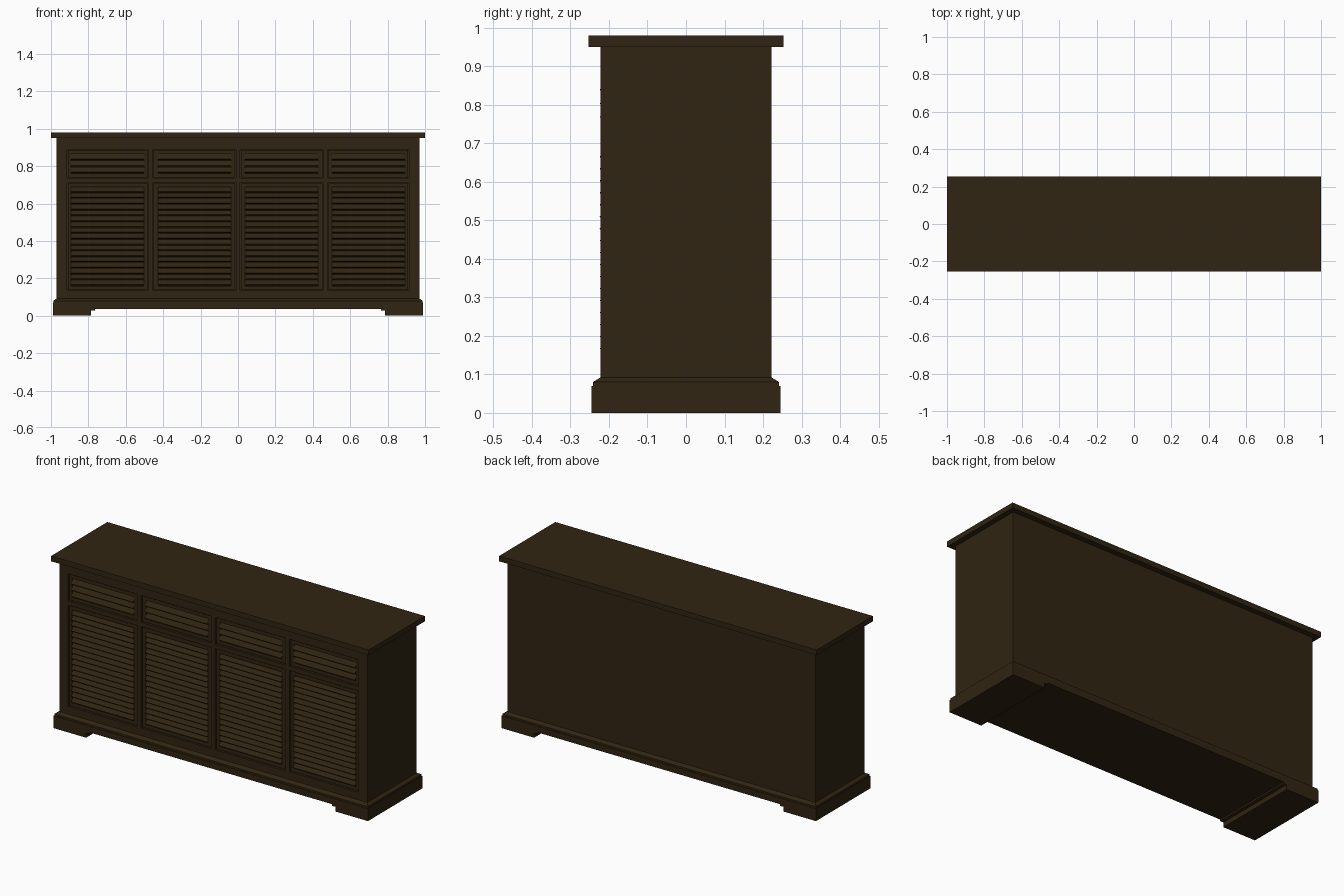
import bpy, bmesh
from mathutils import Vector

if "Cube" in bpy.data.objects:
    bpy.data.objects.remove(bpy.data.objects["Cube"])

wood = bpy.data.materials.new("dark walnut")
wood.diffuse_color = (0.030, 0.018, 0.006, 1)
wood.use_nodes = True
wood.node_tree.nodes["Principled BSDF"].inputs["Base Color"].default_value = wood.diffuse_color


def finish(name, bm):
    bmesh.ops.recalc_face_normals(bm, faces=bm.faces)
    me = bpy.data.meshes.new(name)
    bm.to_mesh(me)
    bm.free()
    me.materials.append(wood)
    ob = bpy.data.objects.new(name, me)
    bpy.context.collection.objects.link(ob)
    return ob


def add_box(bm, x0, x1, y0, y1, z0, z1):
    vs = bmesh.ops.create_cube(bm, size=1)["verts"]
    for v in vs:
        v.co = Vector((x1 if v.co.x > 0 else x0,
                       y1 if v.co.y > 0 else y0,
                       z1 if v.co.z > 0 else z0))
    return vs


def box(name, *dims):
    bm = bmesh.new()
    add_box(bm, *dims)
    return finish(name, bm)


def extrude(bm, pts, axis):
    """Close a list of 3D points into a face and push it along axis."""
    f = bm.faces.new([bm.verts.new(p) for p in pts])
    r = bmesh.ops.extrude_face_region(bm, geom=[f])
    bmesh.ops.translate(bm, vec=axis,
                        verts=[g for g in r["geom"] if isinstance(g, bmesh.types.BMVert)])


FRONT = -0.222

# Top board and carcass
box("top_board", -1, 1, -0.253, 0.253, 0.95, 0.98)
box("carcass", -0.97, 0.97, -0.196, 0.222, 0.08, 0.95)

# Plinth with bracket feet: front profile run through the full depth
half = [(0.765, 0.036), (0.765, 0.027), (0.785, 0.027), (0.785, 0), (0.99, 0), (0.99, 0.07)]
outline = half + [(-x, z) for x, z in reversed(half)]
bm = bmesh.new()
extrude(bm, [(x, -0.245, z) for x, z in outline], (0, 0.49, 0))
finish("plinth", bm)

# Chamfered moulding above the plinth
bm = bmesh.new()
add_box(bm, -0.987, 0.987, -0.242, 0.242, 0.07, 0.08)
for v in add_box(bm, -0.987, 0.987, -0.242, 0.242, 0.08, 0.092):
    if v.co.z > 0.085:
        v.co.x *= 0.97 / 0.987
        v.co.y *= 0.222 / 0.242
finish("base_moulding", bm)

# Face frame: stiles and rails
columns = [(-0.914, -0.48), (-0.455, -0.011), (0.011, 0.455), (0.48, 0.914)]
rows = [("door", 0.135, 0.712, 17), ("drawer", 0.736, 0.89, 3)]
bm = bmesh.new()
edges = [-0.97] + [x for c in columns for x in c] + [0.97]
for x0, x1 in zip(edges[::2], edges[1::2]):
    add_box(bm, x0, x1, FRONT, -0.19, 0.09, 0.95)
for z0, z1 in [(0.09, 0.135), (0.712, 0.736), (0.89, 0.95)]:
    for x0, x1 in columns:
        add_box(bm, x0, x1, FRONT, -0.19, z0, z1)
finish("face_frame", bm)

# Louvred doors and drawer fronts
louvre_x = [(-0.893, -0.503), (-0.428, -0.037), (0.037, 0.428), (0.503, 0.893)]
for kind, z0, z1, count in rows:
    for i, ((x0, x1), (a, b)) in enumerate(zip(columns, louvre_x)):
        g = 0.004
        x0, x1, lo, hi = x0 + g, x1 - g, z0 + g, z1 - g
        c, d = z0 + 0.024, z1 - 0.024
        y = FRONT + 0.006
        bm = bmesh.new()
        add_box(bm, x0, a, y, -0.19, lo, hi)
        add_box(bm, b, x1, y, -0.19, lo, hi)
        add_box(bm, a, b, y, -0.19, lo, c)
        add_box(bm, a, b, y, -0.19, d, hi)
        finish(f"{kind}_frame_{i + 1}", bm)

        # Slats lean out at the bottom
        bm = bmesh.new()
        p = (d - c) / count
        for k in range(count):
            s = c + k * p
            extrude(bm, [(a, -0.219, s + 0.003), (a, -0.224, s + 0.008),
                         (a, -0.205, s + p), (a, -0.198, s + p - 0.003)], (b - a, 0, 0))
        finish(f"{kind}_slats_{i + 1}", bm)
